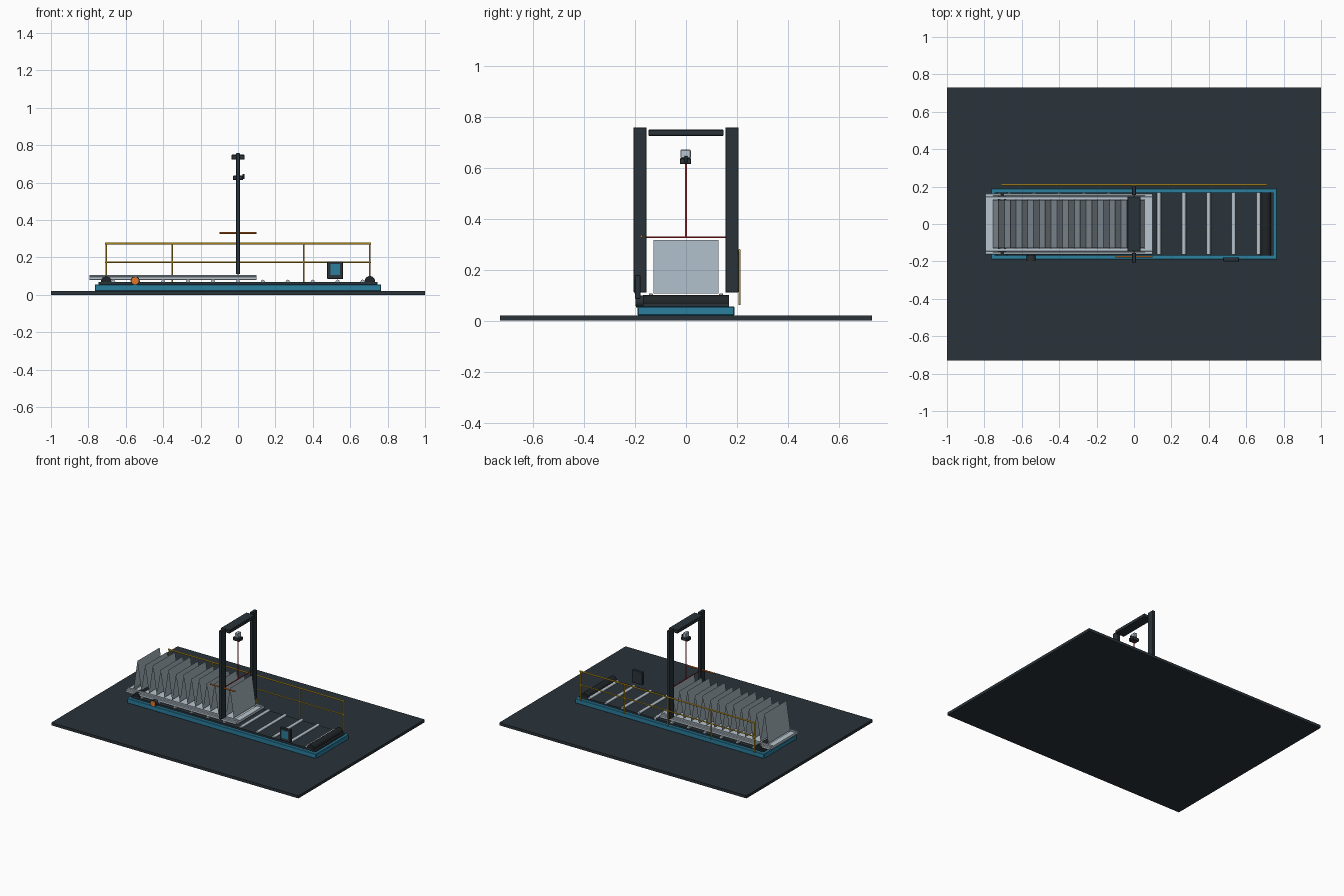
import bpy
import bmesh
import math
from mathutils import Vector

cube = bpy.data.objects.get("Cube")
if cube:
    bpy.data.objects.remove(cube, do_unlink=True)


def material(name, r, g, b):
    m = bpy.data.materials.new(name)
    m.use_nodes = True
    m.diffuse_color = (r, g, b, 1)
    m.node_tree.nodes["Principled BSDF"].inputs["Base Color"].default_value = (r, g, b, 1)
    return m


slate = material("dark slate", 0.023, 0.033, 0.041)
rubber = material("black rubber", 0.014, 0.018, 0.021)
blue = material("machine blue", 0.024, 0.21, 0.34)
steel = material("light steel", 0.48, 0.56, 0.62)
sheet = material("sheet grey", 0.4, 0.48, 0.54)
yellow = material("safety yellow", 0.85, 0.5, 0.02)
orange = material("signal orange", 0.8, 0.18, 0.02)
red = material("beam red", 0.6, 0.02, 0.02)


def finish(name, bm, mat):
    mesh = bpy.data.meshes.new(name)
    bm.to_mesh(mesh)
    bm.free()
    mesh.materials.append(mat)
    ob = bpy.data.objects.new(name, mesh)
    bpy.context.collection.objects.link(ob)
    return ob


def box(name, x, y, z, mat, bevel=0):
    """Box from (low, high) ranges on each axis."""
    bm = bmesh.new()
    bmesh.ops.create_cube(bm, size=1)
    for v in bm.verts:
        v.co = Vector([(lo + hi) / 2 + c * (hi - lo) for c, (lo, hi) in zip(v.co, (x, y, z))])
    ob = finish(name, bm, mat)
    if bevel:
        mod = ob.modifiers.new("soft edges", 'BEVEL')
        mod.width = bevel
        mod.segments = 1
    return ob


def rod(name, start, end, radius, mat, sides=12):
    """Cylinder between two points, smooth round its side."""
    a, b = Vector(start), Vector(end)
    bm = bmesh.new()
    bmesh.ops.create_cone(bm, cap_ends=True, segments=sides, radius1=radius,
                          radius2=radius, depth=(b - a).length)
    for f in bm.faces:
        f.smooth = len(f.verts) == 4
    for e in bm.edges:
        e.smooth = e.calc_face_angle(0) < math.radians(50)
    ob = finish(name, bm, mat)
    ob.location = (a + b) / 2
    ob.rotation_euler = (b - a).to_track_quat('Z', 'Y').to_euler()
    return ob


# Floor, blue base and conveyor deck
box("floor_slab", (-1, 1), (-.73, .73), (0, .02), slate)
box("base_frame", (-.765, .765), (-.19, .19), (.02, .055), blue, .003)
box("conveyor_deck", (-.745, .745), (-.168, .168), (.05, .068), slate)
for side, label in ((-1, "right"), (1, "left")):
    rod(label + "_end_drum", (side * .705, -.168, .072), (side * .705, .168, .072), .028, rubber, 24)

# Conveyor rollers
for i in range(11):
    x = -.667 + i * .1333
    rod("roller", (x, -.162, .07), (x, .168, .07), .011, steel)

# Carrier tray with double side rails and end bars
box("tray_floor", (-.79, .095), (-.15, .15), (.08, .09), steel)
for s in (-1, 1):
    box("tray_outer_rail", (-.795, .1), sorted((s * .15, s * .163)), (.08, .098), steel, .002)
    box("tray_inner_rail", (-.795, .1), sorted((s * .13, s * .146)), (.08, .106), steel, .002)
for x in (-.795, .06):
    box("tray_end_bar", (x, x + .04), (-.16, .16), (.08, .098), steel)

# Pleated sheet standing on the tray
bm = bmesh.new()
pleats = 13
left, right = -.755, .055
step = (right - left) / (2 * pleats)
last = None
for i in range(2 * pleats + 1):
    z = .105 if i % 2 == 0 else (.315 if i % 4 == 1 else .3)
    pair = [bm.verts.new((left + i * step, y, z)) for y in (-.128, .128)]
    if last:
        bm.faces.new((last[0], pair[0], pair[1], last[1]))
    last = pair
finish("pleated_sheet", bm, sheet)

# Scanning gantry
for s, label in ((-1, "front"), (1, "back")):
    box(label + "_gantry_post", (-.011, .011), sorted((s * .154, s * .206)), (.11, .757), slate, .002)
box("gantry_beam", (-.036, .036), (-.148, .148), (.724, .749), slate, .003)

# Scanner head
box("scanner_body", (-.027, .027), (-.024, .02), (.613, .637), slate, .003)
box("scanner_housing", (-.012, .012), (-.022, .019), (.637, .67), steel, .003)
rod("scanner_knob", (.03, 0, .62), (.03, 0, .645), .005, slate)

# Beams
rod("vertical_beam", (0, 0, .325), (0, 0, .613), .004, red, 8)
rod("cross_beam", (0, -.175, .326), (0, .155, .326), .003, red, 8)
rod("sensor_bar", (-.1, -.175, .33), (.1, -.175, .33), .005, orange, 8)

# Safety railing along the back
for i in range(5):
    x = (i - 2) * .352
    rod("railing_post", (x, .21, .06), (x, .21, .275), .004, yellow, 8)
for z, r in ((.275, .005), (.175, .004)):
    rod("railing_bar", (-.712, .21, z), (.712, .21, z), r, yellow, 8)

# Control panel on the front side
box("panel_box", (.477, .562), (-.2, -.178), (.085, .178), slate, .002)
box("panel_screen", (.495, .545), (-.2015, -.199), (.106, .164), blue)

# Stop button, nearly flush in its dark collar
rod("button_collar", (-.55, -.168, .075), (-.55, -.196, .075), .024, slate, 20)
rod("stop_button", (-.55, -.19, .075), (-.55, -.198, .075), .019, orange, 20)
